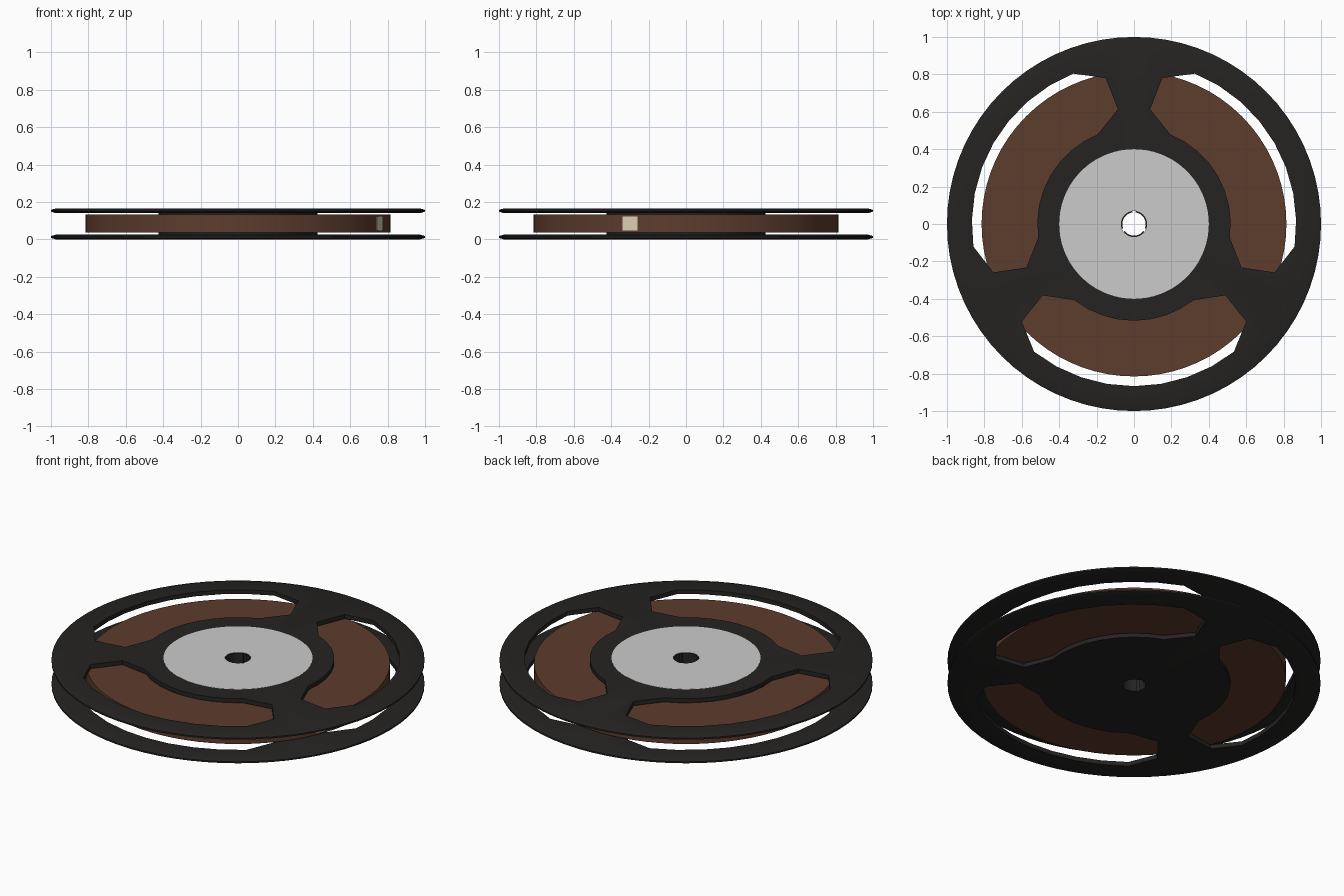
import bpy, bmesh
from math import sin, cos, pi, radians

old = bpy.data.objects.get("Cube")
if old:
    bpy.data.objects.remove(old, do_unlink=True)

HEIGHT = 0.166
HOLE = 0.062


def material(name, rgb):
    m = bpy.data.materials.new(name)
    m.use_nodes = True
    m.diffuse_color = (*rgb, 1)
    bsdf = m.node_tree.nodes["Principled BSDF"]
    bsdf.inputs["Base Color"].default_value = (*rgb, 1)
    bsdf.inputs["Roughness"].default_value = 0.5
    return m


black = material("black_plastic", (0.018, 0.017, 0.016))
brown = material("brown_tape", (0.11, 0.045, 0.026))
cream = material("cream_leader", (0.72, 0.62, 0.46))


def finish(name, bm, mat=None):
    bmesh.ops.recalc_face_normals(bm, faces=bm.faces)
    mesh = bpy.data.meshes.new(name)
    bm.to_mesh(mesh)
    bm.free()
    ob = bpy.data.objects.new(name, mesh)
    bpy.context.collection.objects.link(ob)
    if mat:
        mesh.materials.append(mat)
    return ob


def smooth(ob):
    bpy.ops.object.select_all(action="DESELECT")
    ob.select_set(True)
    bpy.context.view_layer.objects.active = ob
    bpy.ops.object.shade_smooth_by_angle(angle=radians(25))


def lathe(name, profile, mat=None, steps=72):
    """Closed (radius, z) profile turned around the z axis."""
    bm = bmesh.new()
    rings = [[bm.verts.new((r * cos(2 * pi * i / steps), r * sin(2 * pi * i / steps), z))
              for i in range(steps)] for r, z in profile]
    for a, b in zip(rings, rings[1:] + rings[:1]):
        for i in range(steps):
            j = (i + 1) % steps
            bm.faces.new((a[i], a[j], b[j], b[i]))
    return finish(name, bm, mat)


def ring(name, inner, outer, z0, z1, mat=None):
    return lathe(name, [(inner, z0), (outer, z0), (outer, z1), (inner, z1)], mat)


def prism(bm, points, z0, z1):
    face = bm.faces.new([bm.verts.new((x, y, z0)) for x, y in points])
    top = bmesh.ops.extrude_face_region(bm, geom=[face])["geom"]
    bmesh.ops.translate(bm, vec=(0, 0, z1 - z0),
                        verts=[v for v in top if isinstance(v, bmesh.types.BMVert)])


def polar(r, degrees):
    return r * cos(radians(degrees)), r * sin(radians(degrees))


# Window outline: outer arc, angled spoke sides, inner arc
ARC = [-38 + 9.5 * i for i in range(9)]
WINDOW = ([(0.867, a) for a in ARC] + [(0.795, 49), (0.62, 52)]
          + [(0.517, -a) for a in ARC] + [(0.62, -52), (0.795, -49)])


def cutter(name, windows):
    """Three windows or three spindle keyways, spaced evenly."""
    bm = bmesh.new()
    for turn in (30, 150, 270):
        if windows:
            outline = [polar(r, a + turn) for r, a in WINDOW]
        else:
            outline = [polar(r, a + turn + 60) for r, a in
                       [(0.05, -8), (0.07, -8), (0.07, 8), (0.05, 8)]]
        prism(bm, outline, -0.1, 0.3)
    ob = finish(name, bm)
    ob.hide_render = True
    return ob


def cut(ob, *cutters):
    for c in cutters:
        mod = ob.modifiers.new("cut", "BOOLEAN")
        mod.operation = "DIFFERENCE"
        mod.solver = "EXACT"
        mod.object = c
    graph = bpy.context.evaluated_depsgraph_get()
    mesh = bpy.data.meshes.new_from_object(ob.evaluated_get(graph))
    ob.modifiers.clear()
    ob.data = mesh


window_cutter = cutter("window_cutter", True)
keyway_cutter = cutter("keyway_cutter", False)

# Flanges with chamfered rims
THICK, CHAMFER = 0.025, 0.008
for name, z in (("lower_flange", 0), ("upper_flange", HEIGHT - THICK - 0.001)):
    top = z + THICK
    flange = lathe(name, [(HOLE, z), (0.975, z), (1, z + CHAMFER),
                          (1, top - CHAMFER), (0.975, top), (HOLE, top)], black)
    cut(flange, window_cutter, keyway_cutter)
    smooth(flange)

# Hub between the flanges
hub = ring("hub", HOLE, 0.425, THICK, HEIGHT - THICK - 0.001, black)
cut(hub, keyway_cutter)
smooth(hub)

for helper in (window_cutter, keyway_cutter):
    bpy.data.objects.remove(helper, do_unlink=True)

# Wound tape
smooth(ring("tape_pack", 0.425, 0.815, 0.036, 0.134, brown))

# Label on the upper flange
smooth(ring("label", 0.07, 0.4, HEIGHT - 0.002, HEIGHT))

# Leader tab on the tape's outer side
bm = bmesh.new()
bmesh.ops.create_cube(bm, size=1)
bmesh.ops.scale(bm, vec=(0.006, 0.085, 0.075), verts=bm.verts)
leader = finish("leader_tab", bm, cream)
leader.location = (*polar(0.814, -21.5), 0.085)
leader.rotation_euler.z = radians(-21.5)
